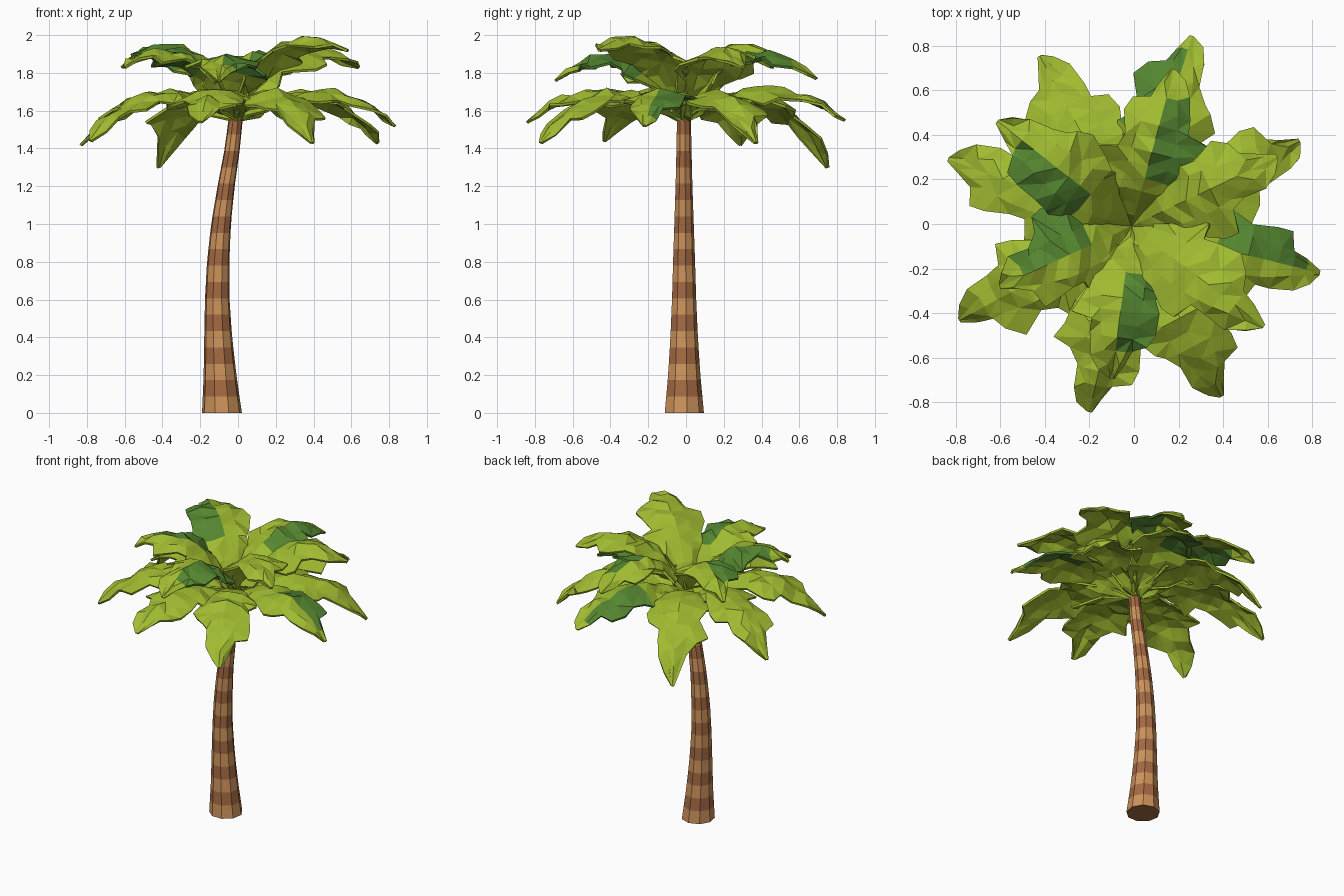
import bpy, bmesh, math, random
from mathutils import Vector

if "Cube" in bpy.data.objects:
    bpy.data.objects.remove(bpy.data.objects["Cube"])

random.seed(7)


def material(name, rgb):
    m = bpy.data.materials.new(name)
    m.diffuse_color = (*rgb, 1)
    m.use_nodes = True
    m.node_tree.nodes["Principled BSDF"].inputs["Base Color"].default_value = m.diffuse_color
    return m


LIGHT_BARK = material("light bark", (0.61, 0.29, 0.105))
DARK_BARK = material("dark bark", (0.37, 0.145, 0.055))
LEAF = material("leaf green", (0.35, 0.50, 0.03))
DARK_LEAF = material("dark leaf green", (0.09, 0.24, 0.03))


def finish(bm, name, mats):
    me = bpy.data.meshes.new(name)
    bm.to_mesh(me)
    bm.free()
    for m in mats:
        me.materials.append(m)
    ob = bpy.data.objects.new(name, me)
    bpy.context.collection.objects.link(ob)
    return ob


def lookup(table, t):
    """Linear interpolation in rows of (t, value, ...)."""
    for a, b in zip(table, table[1:]):
        if t <= b[0]:
            f = (t - a[0]) / (b[0] - a[0])
            return [p + (q - p) * f for p, q in zip(a[1:], b[1:])]
    return table[-1][1:]


# Trunk: leaning, flared, with alternating bark bands (z, centre x, radius)
TRUNK = [(0, -0.085, 0.107), (0.2, -0.095, 0.088), (0.4, -0.105, 0.075),
         (0.6, -0.11, 0.066), (0.8, -0.105, 0.06), (1.0, -0.09, 0.053),
         (1.2, -0.063, 0.046), (1.4, -0.03, 0.041), (1.56, -0.012, 0.038)]
BANDS, SIDES = 18, 9
bm = bmesh.new()
rings = []
for i in range(BANDS + 1):
    z = 1.56 * i / BANDS
    cx, r = lookup(TRUNK, z)
    rings.append([bm.verts.new((cx + r * math.cos(a), -0.012 + r * math.sin(a), z))
                  for a in (math.tau * (k + 0.25) / SIDES for k in range(SIDES))])
for i in range(BANDS):
    for k in range(SIDES):
        j = (k + 1) % SIDES
        f = bm.faces.new((rings[i][k], rings[i][j], rings[i + 1][j], rings[i + 1][k]))
        f.material_index = i % 2
bm.faces.new(rings[0][::-1]).material_index = 1
bm.faces.new(rings[-1])
finish(bm, "trunk", (LIGHT_BARK, DARK_BARK))

# Frond half-width along its length
WIDTH = [(0, 0.15), (0.15, 0.5), (0.35, 0.95), (0.55, 1.0), (0.72, 0.78),
         (0.88, 0.38), (1, 0.05)]
ROWS = 12


def frond(name, tip, rise, reach, width, droop, dark, span):
    """Arched leaf with a ridge, drooping sides and a jagged outline.
    dark: +1 darkens the left half, -1 the right half, within the span of length."""
    root = Vector((-0.01, -0.01, 1.555))
    tip = Vector(tip)
    ctrl = root.lerp(tip, reach)
    ctrl.z = rise
    side = Vector((-(tip - root).y, (tip - root).x, 0)).normalized()
    ahead = Vector((side.y, -side.x, 0))
    bm = bmesh.new()
    grid = []
    for i in range(ROWS + 1):
        t = i / ROWS
        p = root * (1 - t) ** 2 + ctrl * 2 * t * (1 - t) + tip * t * t
        row = []
        for c in (-1, -0.5, 0, 0.5, 1):
            w = width * lookup(WIDTH, t)[0] * c
            tooth = (i // 2 + (c > 0)) % 2
            if abs(c) == 1:
                w *= (1.14 if tooth else 0.84) * random.uniform(0.85, 1.15)
            q = p + side * w - Vector((0, 0, droop * abs(w) * (0.5 + 0.5 * abs(c))))
            if 0 < i < ROWS:
                q += Vector((0, 0, random.uniform(-0.018, 0.018)))
                if abs(c) == 1:
                    q += ahead * (0.03 if tooth else -0.01)
            row.append(bm.verts.new(q))
        grid.append(row)
    for i in range(ROWS):
        for c in range(4):
            f = bm.faces.new((grid[i][c], grid[i + 1][c], grid[i + 1][c + 1], grid[i][c + 1]))
            half = 1 if c >= 2 else -1
            f.material_index = int(half == dark and span[0] < (i + 0.5) / ROWS < span[1])
    bmesh.ops.triangulate(bm, faces=bm.faces[:])
    ob = finish(bm, name, (LEAF, DARK_LEAF))
    mod = ob.modifiers.new("thickness", "SOLIDIFY")
    mod.thickness, mod.offset = 0.014, 0


# Lower fronds: tips hang below their arch (tip, dark half)
LOWER = [((0.83, -0.22, 1.52), 1), ((0.74, 0.37, 1.43), 0), ((0.26, 0.84, 1.55), 1),
         ((-0.42, 0.75, 1.30), 0), ((-0.83, 0.29, 1.42), 0), ((-0.78, -0.43, 1.44), 0),
         ((-0.20, -0.84, 1.54), 0), ((0.39, -0.77, 1.43), 0)]
for n, (tip, dark) in enumerate(LOWER):
    rise = 1.88 + 0.25 * (1.52 - tip[2])
    frond(f"lower_frond_{n + 1}", tip, rise, 0.58, 0.185, 0.3, dark, (0.4, 0.95))

# Upper fronds: six evenly spread (tip, arch height, reach of arch, dark half)
UPPER = [((0.58, -0.46, 1.92), 2.15, 0.32, 0), ((0.64, 0.30, 1.83), 2.10, 0.42, 0),
         ((0.18, 0.69, 1.77), 2.12, 0.45, -1), ((-0.61, 0.46, 1.83), 2.17, 0.45, 1),
         ((-0.60, -0.28, 1.83), 2.09, 0.45, -1), ((-0.10, -0.69, 1.76), 2.10, 0.45, 1)]
for n, (tip, rise, reach, dark) in enumerate(UPPER):
    frond(f"upper_frond_{n + 1}", tip, rise, reach, 0.19, 0.28, dark, (0.3, 0.8))
